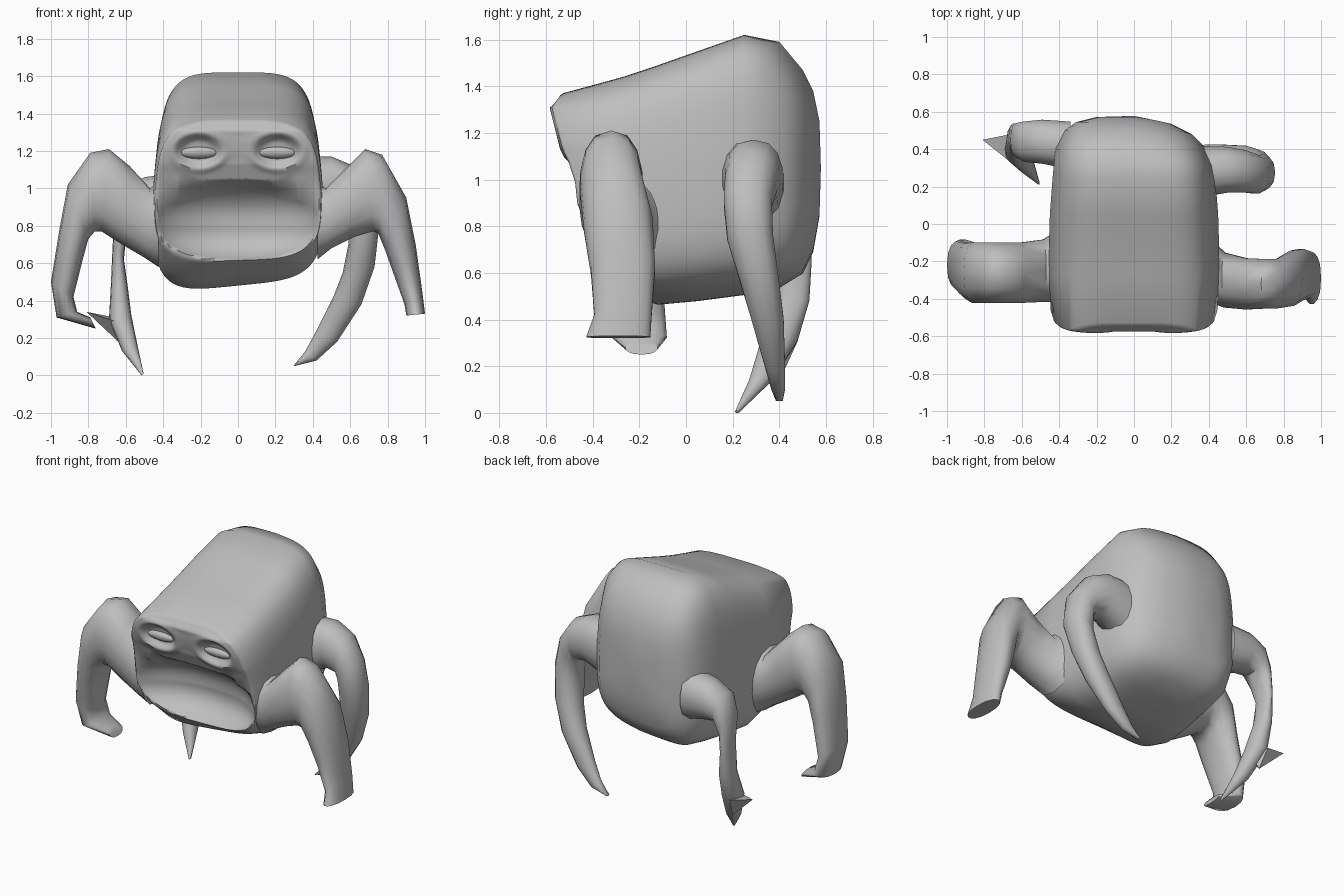
import bpy, bmesh, math
from mathutils import Vector

if "Cube" in bpy.data.objects:
    bpy.data.objects.remove(bpy.data.objects["Cube"])

grey = bpy.data.materials.new("stone_grey")
grey.diffuse_color = (0.52, 0.52, 0.52, 1)
grey.use_nodes = True
grey.node_tree.nodes["Principled BSDF"].inputs["Base Color"].default_value = grey.diffuse_color


def loft(name, rings, tail=None, head=None, angle=60):
    """Skin a list of closed rings, with optional pole points at both ends."""
    bm = bmesh.new()
    vr = [[bm.verts.new(p) for p in r] for r in rings]
    n = len(rings[0])
    for a, b in zip(vr, vr[1:]):
        for i in range(n):
            j = (i + 1) % n
            bm.faces.new((a[i], a[j], b[j], b[i]))
    for ring, pole in ((vr[0], tail), (vr[-1], head)):
        if pole is None:
            bm.faces.new(ring)
        else:
            p = bm.verts.new(pole)
            for i in range(n):
                bm.faces.new((ring[i], ring[(i + 1) % n], p))
    bmesh.ops.recalc_face_normals(bm, faces=bm.faces)
    me = bpy.data.meshes.new(name)
    bm.to_mesh(me)
    bm.free()
    ob = bpy.data.objects.new(name, me)
    bpy.context.collection.objects.link(ob)
    me.materials.append(grey)
    bpy.ops.object.select_all(action='DESELECT')
    ob.select_set(True)
    bpy.context.view_layer.objects.active = ob
    bpy.ops.object.shade_smooth_by_angle(angle=math.radians(angle))
    return ob


def smooth(t):
    t = max(0.0, min(1.0, t))
    return t * t * (3 - 2 * t)


# ---- body: rounded-square sections from back to front, then the face ----
SEG = 96


def section(zb, zt, hw, e=0.47, tilt=0.1):
    pts = []
    for i in range(SEG):
        a = 2 * math.pi * i / SEG
        c, s = math.cos(a), math.sin(a)
        x = hw * math.copysign(abs(c) ** e, c)
        v = math.copysign(abs(s) ** e, s)
        z = (zb + zt) / 2 + (zt - zb) / 2 * v
        x *= 1 - 0.09 * max(0, v)               # narrower towards the top
        z += tilt * x * max(0, -v)              # belly hangs lower on one side
        pts.append((x, z))
    return pts


FACE = [(0.5, -0.34), (0.62, -0.39), (0.8, -0.455), (1.03, -0.48),
        (1.13, -0.53), (1.31, -0.575), (1.36, -0.54), (1.5, -0.5)]


def face_y(z):
    for (z0, y0), (z1, y1) in zip(FACE, FACE[1:]):
        if z <= z1:
            return y0 + (y1 - y0) * (z - z0) / (z1 - z0)
    return FACE[-1][1]


def carved_y(x, z):
    """Face surface with the mouth hollow and two eye sockets."""
    y = face_y(z)
    m = (abs(x) / 0.44) ** 2.3 + (abs(z - 0.83) / 0.215) ** 2.3
    y += 0.19 * max(0, 1 - m) ** 0.8
    e = math.hypot((abs(x) - 0.21) / 0.135, (z - 1.2) / 0.095)
    y += 0.035 * smooth((1 - e) / 0.5)
    y -= 0.01 * smooth(1 - abs(e - 1.05) / 0.3)
    return y


def skew(x, y):
    """Round off the back on the right-hand side."""
    return y - 0.09 * smooth((y - 0.2) / 0.25) * max(0, x / 0.4) ** 1.3


stations = [(0.572, 0.85, 1.25, 0.2), (0.545, 0.70, 1.38, 0.31), (0.50, 0.61, 1.47, 0.37),
            (0.40, 0.55, 1.59, 0.42), (0.25, 0.52, 1.62, 0.435), (0.05, 0.495, 1.55, 0.45),
            (-0.12, 0.48, 1.49, 0.455), (-0.27, 0.53, 1.44, 0.455)]
rings = [[(x, skew(x, y), z) for x, z in section(zb, zt, hw)] for y, zb, zt, hw in stations]
outline = section(0.605, 1.37, 0.445, 0.52, 0.03)
rings.append([(x, face_y(z) + 0.01, z) for x, z in outline])
cz = 1.0
for k in range(1, 40):
    f = 1 - k / 40
    rings.append([(x * f, carved_y(x * f, cz + (z - cz) * f), cz + (z - cz) * f)
                  for x, z in outline])
loft("body", rings, (0, 0.578, 1.05), (0, carved_y(0, cz), cz), 50)

# ---- eyelids: low flattened bulges inside the sockets ----
for side, x in (("left", -0.21), ("right", 0.21)):
    lid = []
    for k in range(1, 12):
        a = math.pi * k / 12
        r = math.sin(a)
        lid.append([(x + 0.1 * math.cos(a),
                     -0.512 - 0.03 * r * math.cos(t) - 0.006 * r * math.sin(t),
                     1.19 + 0.032 * r * math.sin(t))
                    for t in [2 * math.pi * i / 16 for i in range(16)]])
    loft(side + "_eyelid", lid, (x - 0.1, -0.512, 1.19), (x + 0.1, -0.512, 1.19))


# ---- legs: each row is outer x, outer z, inner x, inner z, y, half depth ----
def leg(name, rows, sides=14):
    rings = []
    for ox, oz, ix, iz, y, h in rows:
        c = Vector(((ox + ix) / 2, y, (oz + iz) / 2))
        u = Vector(((ox - ix) / 2, 0, (oz - iz) / 2))
        w = Vector((0, h, 0))
        ring = []
        for i in range(sides):
            a = 2 * math.pi * i / sides
            ca, sa = math.cos(a), math.sin(a)
            ring.append(c + u * ca + w * math.copysign(abs(sa) ** 0.8, sa))
        rings.append(ring)
    return loft(name, rings)


leg("front_left_leg", [
    (-.425, 1.03, -.425, .58, -.23, .19), (-.47, 1.0, -.50, .63, -.25, .17),
    (-.58, 1.12, -.62, .70, -.26, .165), (-.69, 1.21, -.73, .77, -.26, .165),
    (-.79, 1.19, -.765, .77, -.26, .165), (-.91, 1.02, -.80, .73, -.26, .165),
    (-.955, .78, -.83, .62, -.25, .15), (-1.0, .50, -.88, .42, -.22, .13),
    (-.97, .31, -.86, .34, -.20, .12), (-.76, .25, -.79, .31, -.19, .07)])
leg("front_right_leg", [
    (.425, 1.03, .425, .62, -.26, .17), (.47, 1.0, .50, .68, -.30, .15),
    (.58, 1.11, .62, .74, -.32, .14), (.68, 1.21, .72, .77, -.32, .135),
    (.77, 1.18, .75, .76, -.32, .135), (.90, .95, .79, .66, -.29, .15),
    (.95, .70, .84, .52, -.27, .14), (.985, .45, .89, .38, -.27, .125),
    (1.0, .33, .90, .32, -.29, .14)])
leg("back_right_leg", [
    (.36, 1.17, .36, .80, .28, .14), (.50, 1.17, .50, .87, .29, .125),
    (.62, 1.12, .58, .86, .28, .115), (.72, .98, .59, .82, .265, .105),
    (.755, .80, .59, .70, .275, .10), (.73, .58, .56, .55, .315, .085),
    (.66, .38, .51, .42, .35, .07), (.53, .18, .42, .24, .38, .045),
    (.42, .08, .36, .13, .395, .03), (.30, .05, .30, .055, .40, .015)])
leg("back_left_leg", [
    (-.34, 1.08, -.34, .76, .42, .13), (-.50, 1.06, -.48, .80, .44, .12),
    (-.61, 1.0, -.56, .81, .44, .11), (-.66, .88, -.60, .72, .45, .09),
    (-.67, .70, -.61, .62, .47, .07), (-.68, .48, -.59, .48, .46, .07),
    (-.69, .30, -.57, .32, .40, .08), (-.62, .13, -.535, .15, .32, .05),
    (-.515, 0, -.505, .01, .22, .01)])

# ---- pointed toe sticking out of the back left foot ----
loft("back_left_toe", [[(-.66, .33, .29), (-.66, .48, .31), (-.64, .42, .18)]],
     (-.81, .45, .34), (-.6, .4, .27))
